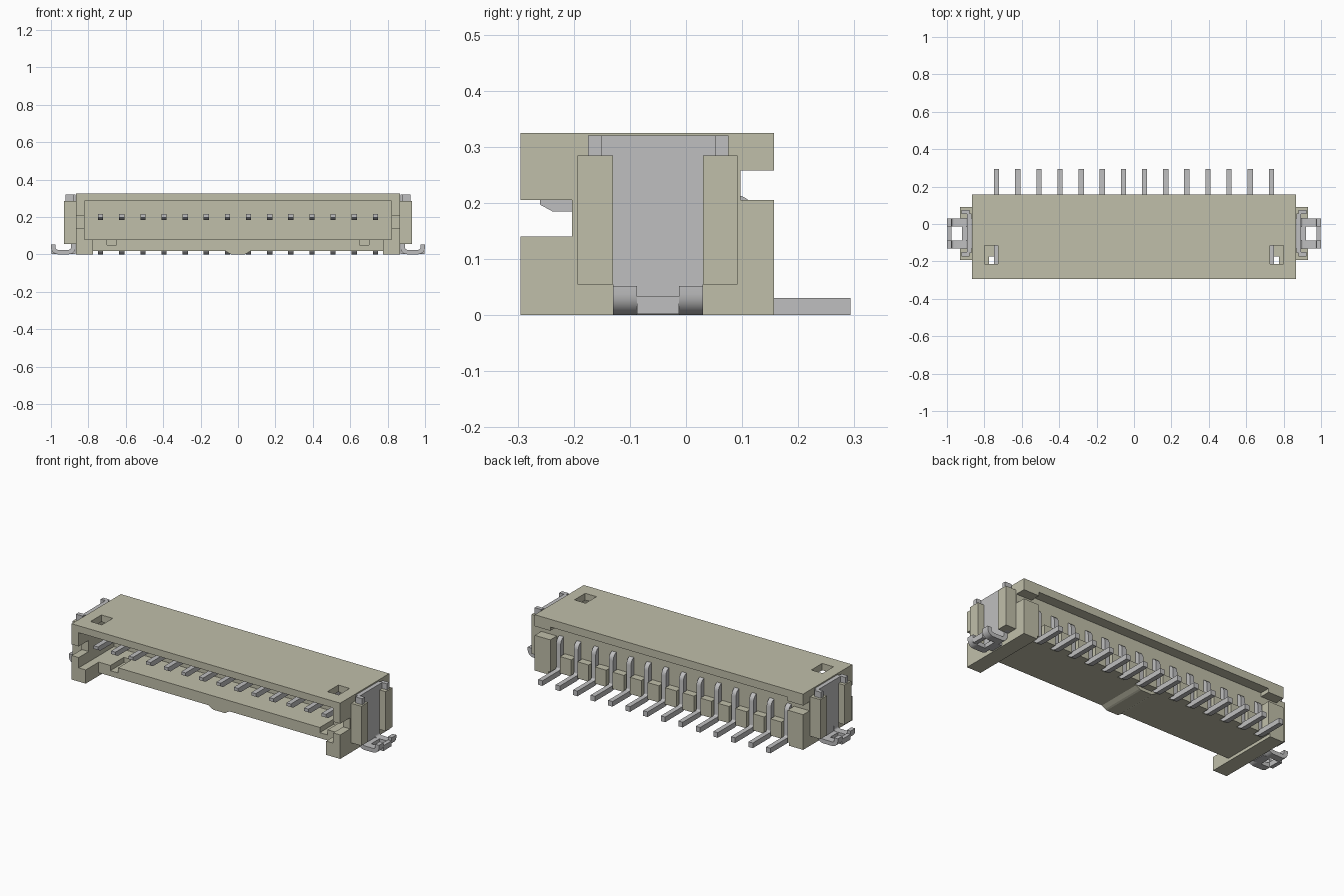
import bpy, bmesh, math
from mathutils import Vector

if "Cube" in bpy.data.objects:
    bpy.data.objects.remove(bpy.data.objects["Cube"], do_unlink=True)


def material(name, rgb, metallic=0.0):
    m = bpy.data.materials.new(name)
    m.use_nodes = True
    m.diffuse_color = (*rgb, 1)
    m.node_tree.nodes["Principled BSDF"].inputs["Base Color"].default_value = (*rgb, 1)
    return m


BEIGE = material("beige plastic", (0.53, 0.52, 0.40))
METAL = material("grey metal", (0.52, 0.52, 0.525))


def add_box(bm, x0, x1, y0, y1, z0, z1):
    vs = bmesh.ops.create_cube(bm, size=1)["verts"]
    for v in vs:
        v.co = Vector((x0 + (v.co.x + .5) * (x1 - x0),
                       y0 + (v.co.y + .5) * (y1 - y0),
                       z0 + (v.co.z + .5) * (z1 - z0)))


def add_prism(bm, pts, a, b, place):
    """Extrude a 2D outline from a to b; place(u, v, w) gives the 3D point."""
    lo = [bm.verts.new(place(u, v, a)) for u, v in pts]
    hi = [bm.verts.new(place(u, v, b)) for u, v in pts]
    n = len(pts)
    bm.faces.new(lo)
    bm.faces.new(hi)
    for i in range(n):
        j = (i + 1) % n
        bm.faces.new((lo[i], lo[j], hi[j], hi[i]))


def finish(bm, name, mat, smooth=False):
    bmesh.ops.recalc_face_normals(bm, faces=bm.faces)
    me = bpy.data.meshes.new(name)
    bm.to_mesh(me)
    bm.free()
    ob = bpy.data.objects.new(name, me)
    bpy.context.collection.objects.link(ob)
    me.materials.append(mat)
    if smooth:
        bpy.ops.object.select_all(action='DESELECT')
        ob.select_set(True)
        bpy.context.view_layer.objects.active = ob
        bpy.ops.object.shade_smooth_by_angle(angle=math.radians(35))
    return ob


def strip_outline(path, t, r, steps=6):
    """Outline of a bent strip of thickness t, with corners rounded to radius r."""
    path = [Vector(p) for p in path]
    line, dirs = [path[0]], [(path[1] - path[0]).normalized()]
    for p, c, q in zip(path, path[1:], path[2:]):
        d0, d1 = (c - p).normalized(), (q - c).normalized()
        centre = c - d0 * r + d1 * r
        for i in range(steps + 1):
            a = math.pi / 2 * i / steps
            line.append(centre - d1 * r * math.cos(a) + d0 * r * math.sin(a))
            dirs.append((d0 * math.cos(a) + d1 * math.sin(a)).normalized())
    line.append(path[-1])
    dirs.append((path[-1] - path[-2]).normalized())
    left = [(p.x - d.y * t / 2, p.y + d.x * t / 2) for p, d in zip(line, dirs)]
    right = [(p.x + d.y * t / 2, p.y - d.x * t / 2) for p, d in zip(line, dirs)]
    return left + right[::-1]


# Housing: one block with the openings cut away
bm = bmesh.new()
add_box(bm, -.865, .865, -.295, .157, 0, .325)
housing = finish(bm, "housing", BEIGE)
cuts = [
    (-.82, .82, -.4, .03, .08, .285),        # socket cavity
    (-.775, .775, -.4, -.175, -.1, .1),      # floor set back from the front
    (-.775, .775, -.5, .5, -.1, .018),       # clearance under the floor
    (-1, 1, -.4, -.203, .14, .205),          # side notches at the front
    (-1, 1, .097, .4, .205, .258),           # slot under the rear overhang
    (-.765, .765, .097, .4, -.12, .28),      # rear pin bay
]
for s in (-1, 1):
    for x0, x1, *rest in ((.727, .80, -.215, -.115, .25, .4),    # roof windows
                          (.65, .70, -.4, -.05, .05, .1)):       # floor grooves
        cuts.append((min(s * x0, s * x1), max(s * x0, s * x1), *rest))
for c in cuts:
    bm = bmesh.new()
    add_box(bm, *c)
    cutter = finish(bm, "cutter", BEIGE)
    cutter.hide_render = True
    mod = housing.modifiers.new("cut", 'BOOLEAN')
    mod.operation = 'DIFFERENCE'
    mod.solver = 'EXACT'
    mod.object = cutter
    bpy.context.view_layer.objects.active = housing
    bpy.ops.object.modifier_apply(modifier=mod.name)
    bpy.data.objects.remove(cutter, do_unlink=True)

# Rib under the floor
bm = bmesh.new()
add_prism(bm, [(-.07, .02), (-.045, .004), (-.035, 0), (.035, 0), (.045, .004), (.07, .02)],
          -.175, .097, lambda u, v, w: (u, w, v))
finish(bm, "floor_rib", BEIGE)

# Contact pins and the separators between them
PINS, PITCH = 14, .113
first = -PITCH * (PINS - 1) / 2
outline = strip_outline([(-.26, .2), (.11, .2), (.11, .0155), (.293, .0155)], .03, .025)
outline[-1:] = [(-.238, .185), (-.26, .197)]
for i in range(PINS):
    x = first + i * PITCH
    bm = bmesh.new()
    add_prism(bm, outline, x - .014, x + .014, lambda u, v, w: (w, u, v))
    finish(bm, f"contact_pin_{i + 1}", METAL, smooth=True)
bm = bmesh.new()
for i in range(PINS - 1):
    x = first + (i + .5) * PITCH
    add_box(bm, x - .036, x + .036, .09, .14, .018, .115)
finish(bm, "pin_separators", BEIGE)

# End brackets and solder clips, one set on each side
foot = strip_outline([(.88, .07), (.88, .0125), (.9875, .0125), (.9875, .052)], .024, .025)
for s, side in ((1, "left"), (-1, "right")):
    def span(a, b):
        return (a, b) if s > 0 else (-b, -a)

    bm = bmesh.new()
    for y0, y1 in ((-.193, -.13), (.03, .092)):
        add_box(bm, *span(.86, .93), y0, y1, .055, .285)
    finish(bm, f"{side}_brackets", BEIGE)

    bm = bmesh.new()
    add_box(bm, *span(.868, .892), -.155, .055, .055, .32)
    for y0, y1 in ((-.175, -.15), (.053, .076)):
        add_box(bm, *span(.88, .922), y0, y1, .1, .32)
    finish(bm, f"{side}_clip_plate", METAL)

    bm = bmesh.new()
    for y0, y1 in ((-.13, -.0875), (-.0125, .03)):
        add_prism(bm, foot, y0, y1, lambda u, v, w: (s * u, w, v))
    add_box(bm, *span(.975, .998), -.0875, -.0125, .002, .033)
    add_box(bm, *span(.87, .92), -.0875, -.0125, .001, .024)
    add_box(bm, *span(.869, .891), -.0875, -.0125, .02, .07)
    finish(bm, f"{side}_clip_foot", METAL, smooth=True)
